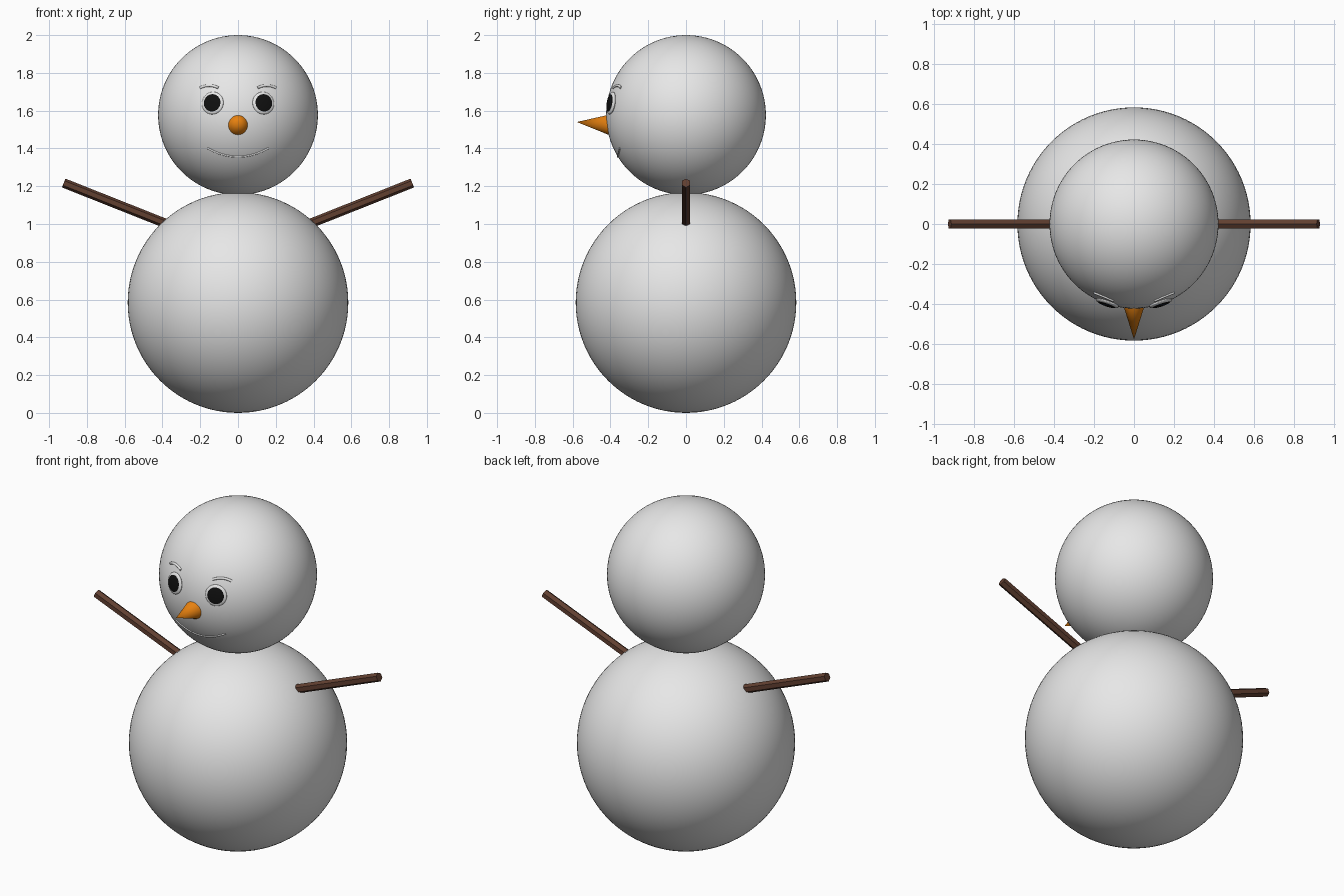
import bpy, math
from mathutils import Vector

cube = bpy.data.objects.get("Cube")
if cube:
    bpy.data.objects.remove(cube, do_unlink=True)

BODY_R, HEAD_R, HEAD_Z = 0.584, 0.423, 1.577


def material(name, rgb):
    m = bpy.data.materials.new(name)
    m.use_nodes = True
    m.diffuse_color = (*rgb, 1)
    m.node_tree.nodes["Principled BSDF"].inputs["Base Color"].default_value = (*rgb, 1)
    return m


snow = material("snow_white", (0.8, 0.8, 0.8))
black = material("coal_black", (0.005, 0.005, 0.005))
orange = material("carrot_orange", (0.8, 0.22, 0.005))
brown = material("stick_brown", (0.12, 0.05, 0.03))


def finish(name, mat, smooth=True):
    ob = bpy.context.object
    ob.name = name
    ob.data.materials.append(mat)
    if smooth:
        bpy.ops.object.shade_smooth_by_angle(angle=math.radians(40))
    return ob


def ball(name, r, z):
    bpy.ops.mesh.primitive_uv_sphere_add(segments=96, ring_count=48, radius=r, location=(0, 0, z))
    return finish(name, snow)


def spike(name, start, end, r1, r2, sides, mat, smooth):
    """Cone or stick running between two points."""
    a, b = Vector(start), Vector(end)
    bpy.ops.mesh.primitive_cone_add(vertices=sides, radius1=r1, radius2=r2,
                                    depth=(b - a).length, location=(a + b) / 2)
    ob = bpy.context.object
    ob.rotation_euler = (b - a).to_track_quat('Z', 'Y').to_euler()
    return finish(name, mat, smooth)


def on_head(x, z):
    """Point on the front of the head."""
    return Vector((x, -math.sqrt(HEAD_R ** 2 - x * x - (z - HEAD_Z) ** 2), z))


def strand(name, points, thickness):
    """Thin rounded line lying on the head."""
    cu = bpy.data.curves.new(name, 'CURVE')
    cu.dimensions = '3D'
    cu.bevel_depth = thickness
    cu.bevel_resolution = 3
    cu.use_fill_caps = True
    sp = cu.splines.new('POLY')
    sp.points.add(len(points) - 1)
    for p, co in zip(sp.points, points):
        p.co = (*co, 1)
    ob = bpy.data.objects.new(name, cu)
    bpy.context.collection.objects.link(ob)
    bpy.ops.object.select_all(action='DESELECT')
    ob.select_set(True)
    bpy.context.view_layer.objects.active = ob
    bpy.ops.object.convert(target='MESH')
    return finish(name, snow)


# Snowballs and nose
ball("body", BODY_R, BODY_R)
ball("head", HEAD_R, HEAD_Z)
spike("nose", (0, -0.38, 1.524), (0, -0.578, 1.54), 0.062, 0, 32, orange, True)

for side, s in (("left", 1), ("right", -1)):
    # Stick arm
    spike(side + "_arm", (s * 0.25, 0, 0.95), (s * 0.923, 0, 1.217), 0.025, 0.025, 6, brown, False)

    # Flattened eye, its outer rings dark as the pupil
    centre = on_head(s * 0.134, 1.64)
    bpy.ops.mesh.primitive_uv_sphere_add(segments=48, ring_count=32, radius=0.06, location=centre)
    eye = bpy.context.object
    eye.scale.z = 0.25
    normal = centre - Vector((0, 0, HEAD_Z))
    eye.rotation_euler = normal.to_track_quat('Z', 'Y').to_euler()
    finish(side + "_eye", snow)
    eye.data.materials.append(black)
    for f in eye.data.polygons:
        if f.center.z > 0.06 * math.cos(math.radians(50)):
            f.material_index = 1

    # Arched eyebrow
    strand(side + "_eyebrow",
           [on_head(s * (0.152 + 0.048 * t), 1.733 - 0.012 * t * t)
            for t in (i / 6 - 1 for i in range(13))], 0.007)

# Smile
strand("mouth", [on_head(0.162 * t, 1.356 + 0.046 * t * t)
                 for t in (i / 12 - 1 for i in range(25))], 0.005)
